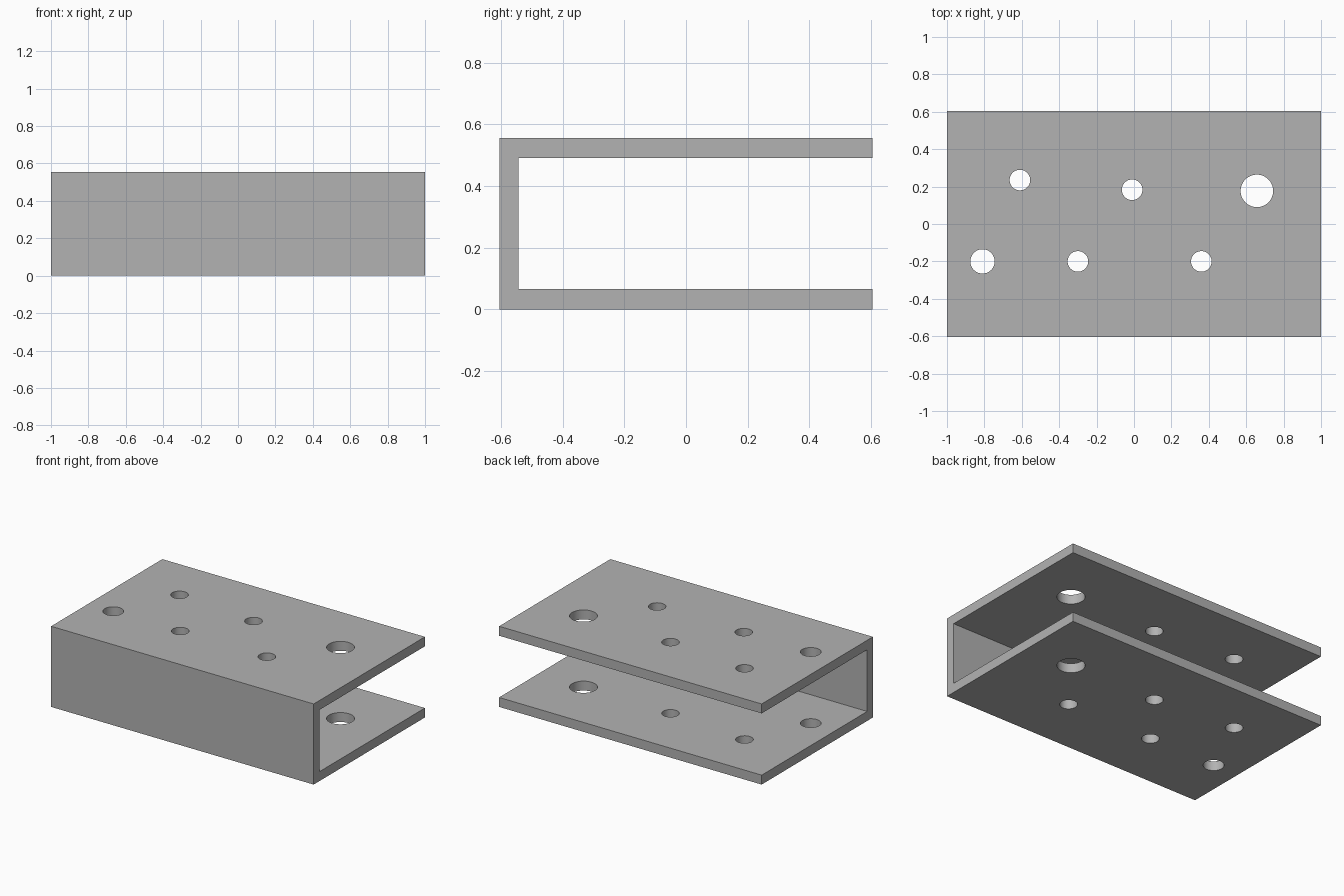
import bpy
import bmesh
from mathutils import Matrix

cube = bpy.data.objects.get("Cube")
if cube:
    bpy.data.objects.remove(cube, do_unlink=True)

LENGTH, DEPTH, HEIGHT = 2.0, 1.21, 0.555
WEB, FLANGE = 0.062, 0.065

grey = bpy.data.materials.new("plain grey")
colour = (0.448, 0.448, 0.448, 1)
grey.diffuse_color = colour
grey.use_nodes = True
grey.node_tree.nodes["Principled BSDF"].inputs["Base Color"].default_value = colour


def make_object(name, bm):
    bmesh.ops.recalc_face_normals(bm, faces=bm.faces)
    mesh = bpy.data.meshes.new(name)
    bm.to_mesh(mesh)
    bm.free()
    mesh.materials.append(grey)
    obj = bpy.data.objects.new(name, mesh)
    bpy.context.collection.objects.link(obj)
    return obj


# Channel: C profile, open at the back, extruded along x
front, back = -DEPTH / 2, DEPTH / 2
inner, top = front + WEB, HEIGHT - FLANGE
profile = [(front, 0), (back, 0), (back, FLANGE), (inner, FLANGE),
           (inner, top), (back, top), (back, HEIGHT), (front, HEIGHT)]
bm = bmesh.new()
face = bm.faces.new([bm.verts.new((-LENGTH / 2, y, z)) for y, z in profile])
extruded = bmesh.ops.extrude_face_region(bm, geom=[face])["geom"]
bmesh.ops.translate(bm, vec=(LENGTH, 0, 0),
                    verts=[v for v in extruded if isinstance(v, bmesh.types.BMVert)])
channel = make_object("channel_bracket", bm)

# Holes drilled through both flanges: x, y, radius
holes = [(-0.61, 0.235, 0.055), (-0.01, 0.183, 0.055), (0.657, 0.177, 0.087),
         (-0.81, -0.2, 0.065), (-0.3, -0.2, 0.055), (0.36, -0.2, 0.055)]
bm = bmesh.new()
for x, y, radius in holes:
    bmesh.ops.create_cone(bm, cap_ends=True, segments=48, radius1=radius,
                          radius2=radius, depth=HEIGHT * 2,
                          matrix=Matrix.Translation((x, y, HEIGHT / 2)))
drills = make_object("hole_cutter", bm)
drills.hide_render = True

cut = channel.modifiers.new("holes", "BOOLEAN")
cut.operation = "DIFFERENCE"
cut.solver = "EXACT"
cut.object = drills

# Bake the cut, drop the cutter, smooth only the hole walls
bpy.ops.object.select_all(action="DESELECT")
bpy.context.view_layer.objects.active = channel
channel.select_set(True)
bpy.ops.object.modifier_apply(modifier=cut.name)
bpy.data.objects.remove(drills, do_unlink=True)
bpy.ops.object.shade_smooth_by_angle(angle=0.5)
